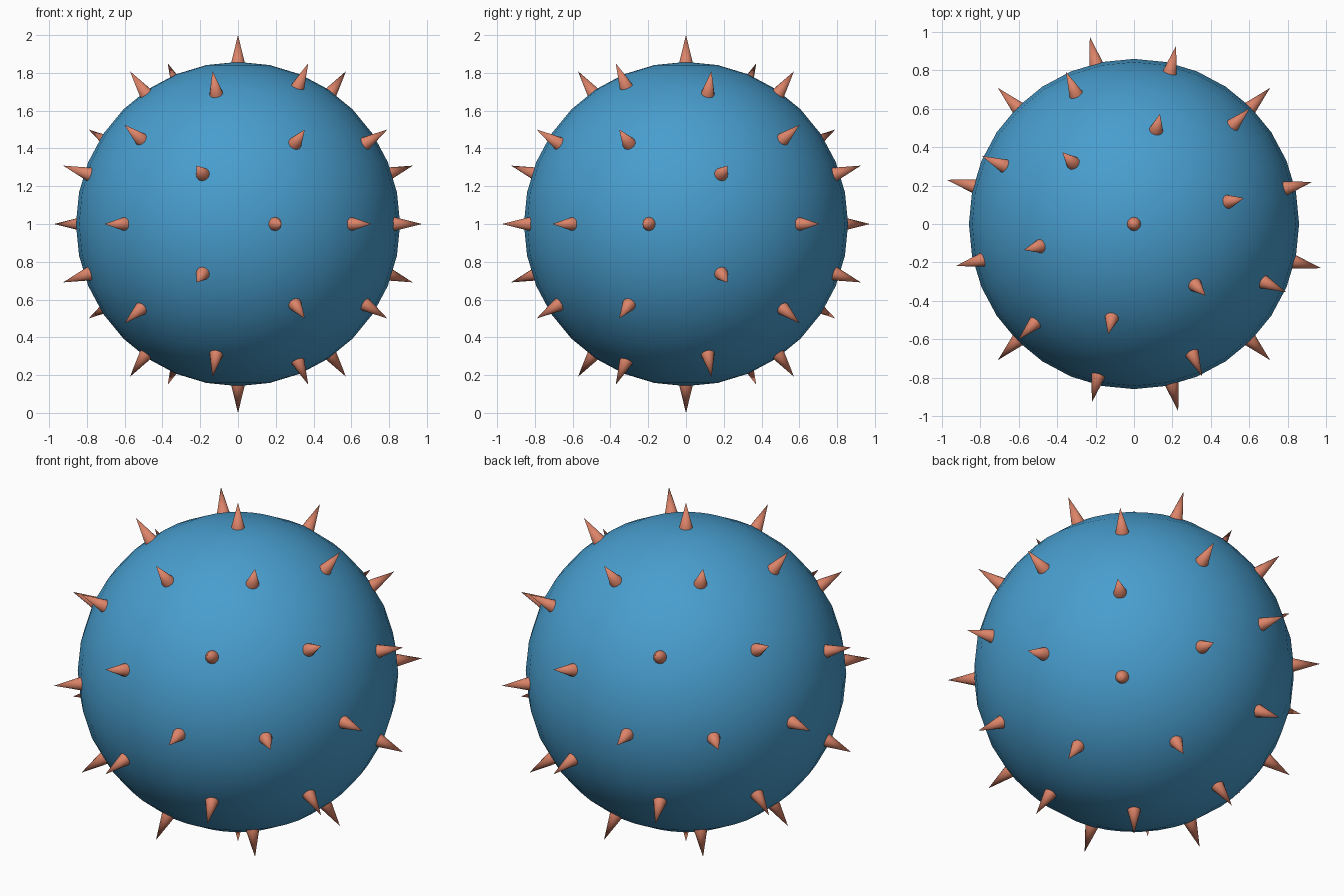
import bpy
import math
from mathutils import Vector, Matrix

default = bpy.data.objects.get("Cube")
if default:
    bpy.data.objects.remove(default, do_unlink=True)


def make_material(name, rgb):
    mat = bpy.data.materials.new(name)
    mat.use_nodes = True
    colour = (*rgb, 1.0)
    mat.diffuse_color = colour
    mat.node_tree.nodes["Principled BSDF"].inputs["Base Color"].default_value = colour
    return mat


blue = make_material("blue", (0.065, 0.34, 0.62))
coral = make_material("coral", (0.72, 0.23, 0.14))

CENTRE = Vector((0, 0, 1))
BODY_RADIUS = 0.858
SPIKE_BASE = 0.85
SPIKE_TIP = 1.0

# Round body
bpy.ops.mesh.primitive_uv_sphere_add(segments=32, ring_count=16,
                                     radius=BODY_RADIUS, location=CENTRE)
body = bpy.context.object
body.name = "body"
body.data.materials.append(blue)
bpy.ops.object.shade_smooth()

# Spike directions: corners and edge middles of an icosahedron, turned 45 degrees
phi = (1 + math.sqrt(5)) / 2
corners = []
for a in (-1, 1):
    for b in (-phi, phi):
        corners += [Vector((0, a, b)), Vector((a, b, 0)), Vector((b, 0, a))]
directions = list(corners)
for i, p in enumerate(corners):
    for q in corners[i + 1:]:
        if (p - q).length < 2.1:
            directions.append(p + q)
turn = Matrix.Rotation(math.radians(45), 3, "Z")

# One cone mesh shared by all spikes
bpy.ops.mesh.primitive_cone_add(vertices=12, radius1=0.037, radius2=0,
                                depth=SPIKE_TIP - SPIKE_BASE)
first = bpy.context.object
first.data.name = "spike"
first.data.materials.append(coral)
bpy.ops.object.shade_smooth_by_angle(angle=math.radians(40))

for i, direction in enumerate(directions):
    d = (turn @ direction).normalized()
    spike = first if i == 0 else bpy.data.objects.new("spike", first.data)
    if i:
        bpy.context.collection.objects.link(spike)
    spike.name = f"spike_{i + 1}"
    spike.location = CENTRE + d * (SPIKE_BASE + SPIKE_TIP) / 2
    spike.rotation_euler = d.to_track_quat("Z", "Y").to_euler()
